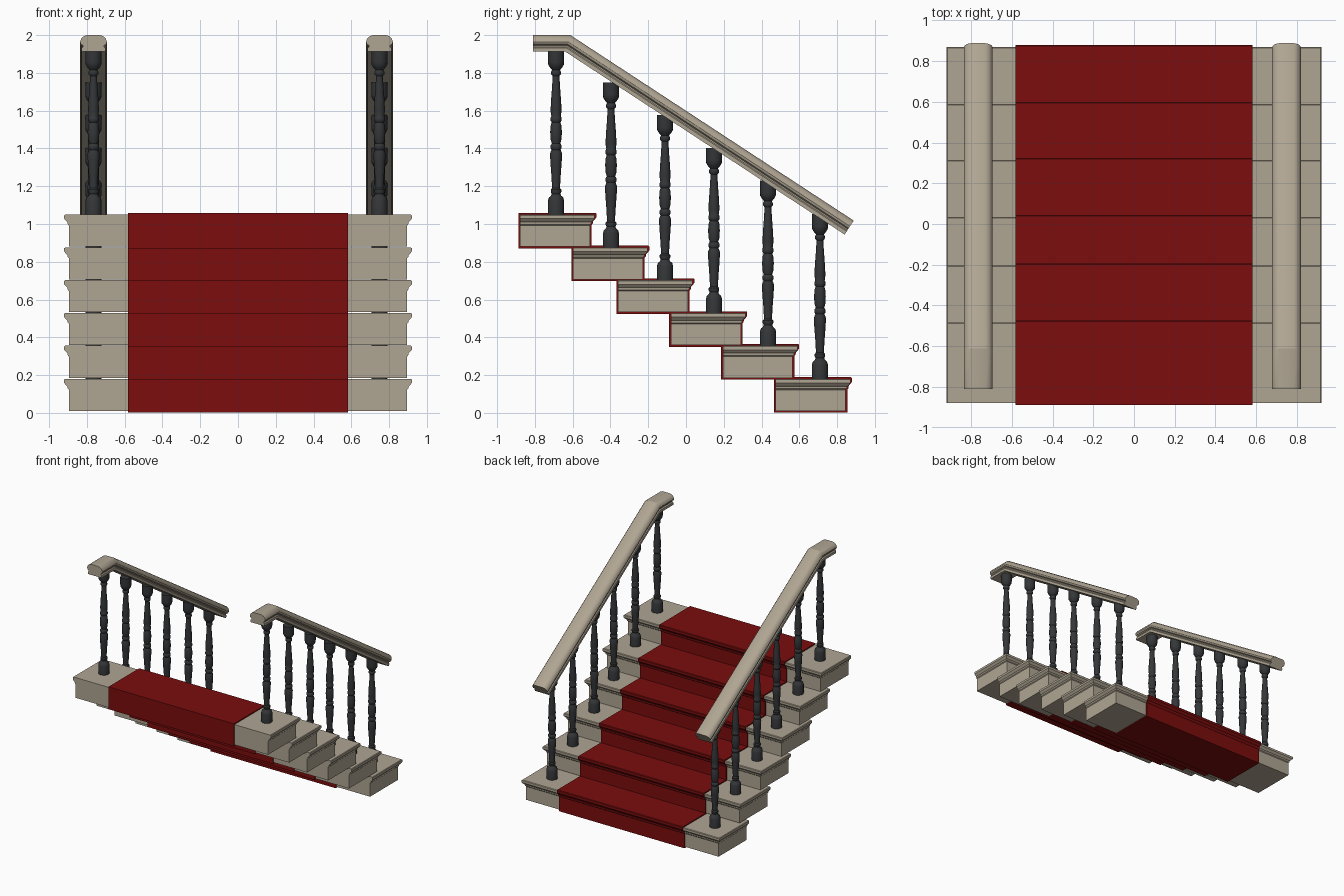
import bpy, bmesh, math
from mathutils import Vector

if "Cube" in bpy.data.objects:
    bpy.data.objects.remove(bpy.data.objects["Cube"])


def material(name, rgb):
    m = bpy.data.materials.new(name)
    m.diffuse_color = (*rgb, 1)
    m.use_nodes = True
    m.node_tree.nodes["Principled BSDF"].inputs["Base Color"].default_value = m.diffuse_color
    return m


stone = material("warm_stone", (0.43, 0.375, 0.29))
red = material("red_carpet", (0.20, 0.004, 0.004))
iron = material("dark_iron", (0.035, 0.037, 0.040))


def loft(name, rings, mat, smooth=None):
    """Skin a list of closed rings and cap both ends."""
    bm = bmesh.new()
    loops = [[bm.verts.new(p) for p in ring] for ring in rings]
    n = len(loops[0])
    for a, b in zip(loops, loops[1:]):
        for i in range(n):
            j = (i + 1) % n
            bm.faces.new((a[i], a[j], b[j], b[i]))
    bm.faces.new(loops[0][::-1])
    bm.faces.new(loops[-1])
    bmesh.ops.recalc_face_normals(bm, faces=bm.faces)
    me = bpy.data.meshes.new(name)
    bm.to_mesh(me)
    bm.free()
    me.materials.append(mat)
    ob = bpy.data.objects.new(name, me)
    bpy.context.collection.objects.link(ob)
    if smooth:
        bpy.ops.object.select_all(action='DESELECT')
        ob.select_set(True)
        bpy.context.view_layer.objects.active = ob
        bpy.ops.object.shade_smooth_by_angle(angle=math.radians(smooth))
    return ob


# Step moulding: (height above step underside, overhang)
MOULD = [(0.0, 0.0), (0.112, 0.0), (0.118, 0.006), (0.130, 0.008), (0.134, 0.013),
         (0.142, 0.020), (0.148, 0.025), (0.166, 0.025), (0.170, 0.020)]


def tread(name, half, flare, y0, y1, z0, grow, mat):
    rings = []
    for h, d in MOULD:
        x = half + d * flare
        a, b = y0 - grow, y1 + d + grow
        top = h / MOULD[-1][0]
        z = z0 + h + grow * (2 * top - 1)
        rings.append([(-x, a, z), (x, a, z), (x, b, z), (-x, b, z)])
    return loft(name, rings, mat)


# Six steps, each a stone block with a carpet wrapped around the middle
BACKS = [-0.879, -0.598, -0.360, -0.080, 0.195, 0.475]
BASES = [0.880, 0.706, 0.533, 0.359, 0.186, 0.010]
for i, (y, z) in enumerate(zip(BACKS, BASES)):
    tread(f"step_{i + 1}", 0.895, 1, y, y + 0.37, z, 0, stone)
    tread(f"carpet_{i + 1}", 0.583, 0, y, y + 0.37, z, 0.009, red)

# Turned baluster: (height, radius)
TURN = [(0, 0.043), (0.075, 0.043), (0.092, 0.038), (0.102, 0.027), (0.112, 0.023),
        (0.122, 0.028), (0.134, 0.028), (0.142, 0.021), (0.20, 0.024), (0.28, 0.030),
        (0.325, 0.032), (0.345, 0.024), (0.355, 0.030), (0.368, 0.030), (0.378, 0.022),
        (0.40, 0.029), (0.44, 0.031), (0.475, 0.028), (0.49, 0.023), (0.50, 0.030),
        (0.513, 0.030), (0.523, 0.025), (0.55, 0.029), (0.60, 0.027), (0.68, 0.021),
        (0.735, 0.018), (0.745, 0.026), (0.757, 0.026), (0.767, 0.021), (0.78, 0.032),
        (0.795, 0.041), (0.81, 0.043), (0.875, 0.043)]
POSTS = [-0.688, -0.397, -0.111, 0.148, 0.434, 0.709]

# Handrail section: (half width, drop below the top)
SECTION = [(0.035, 0.0), (0.054, 0.007), (0.066, 0.020), (0.071, 0.036), (0.067, 0.048),
           (0.056, 0.055), (0.056, 0.062), (0.064, 0.068), (0.064, 0.088)]
OUTLINE = [(w, d) for w, d in SECTION] + [(-w, d) for w, d in reversed(SECTION)]

slope = math.atan2(0.98, 1.497)
# Path points on the top line with the direction in which the section drops
mitre = Vector((-math.sin(slope / 2), -math.cos(slope / 2))) / math.cos(slope / 2)
square = Vector((-math.sin(slope), -math.cos(slope)))
PATH = [((-0.81, 2.0), Vector((0, -1))),
        ((-0.612, 2.0), mitre),
        ((0.888, 1.018), square)]

for side, x in (("left", -0.765), ("right", 0.749)):
    for i, (y, z) in enumerate(zip(POSTS, BASES)):
        rings = [[(x + r * math.cos(k * math.tau / 16), y + r * math.sin(k * math.tau / 16),
                   z + 0.168 + h) for k in range(16)] for h, r in TURN]
        loft(f"{side}_baluster_{i + 1}", rings, iron, 40)
    rings = [[(x + w, p[0] + drop.x * d, p[1] + drop.y * d) for w, d in OUTLINE]
             for p, drop in PATH]
    loft(f"{side}_handrail", rings, stone, 30)
